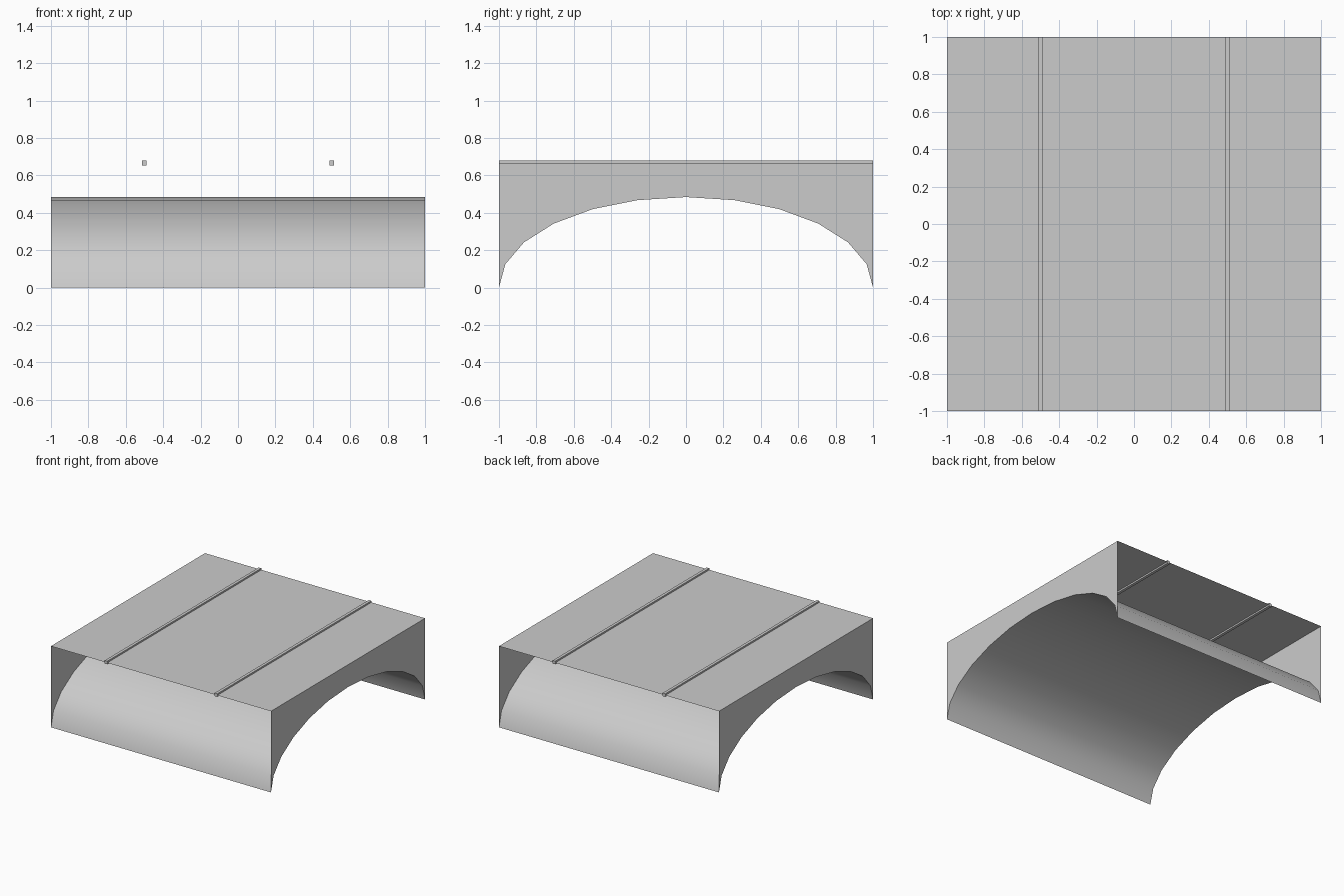
import bpy
import math

cube = bpy.data.objects.get("Cube")
if cube:
    bpy.data.objects.remove(cube, do_unlink=True)

DECK_Z = 0.667
ARCH_RISE = 0.484
SEGMENTS = 12

concrete = bpy.data.materials.new("concrete_grey")
concrete.use_nodes = True
colour = (0.6, 0.6, 0.6, 1)
concrete.diffuse_color = colour
concrete.node_tree.nodes["Principled BSDF"].inputs["Base Color"].default_value = colour


def add_mesh(name, verts, faces):
    mesh = bpy.data.meshes.new(name)
    mesh.from_pydata(verts, [], faces)
    mesh.materials.append(concrete)
    obj = bpy.data.objects.new(name, mesh)
    bpy.context.collection.objects.link(obj)
    return obj


# Half-ellipse profile from the front foot to the back foot
profile = []
for i in range(SEGMENTS + 1):
    angle = math.pi * i / SEGMENTS
    profile.append((-math.cos(angle), ARCH_RISE * math.sin(angle)))

# Curved vault, a thin sheet facing down
vault_verts = [(x, y, z) for y, z in profile for x in (-1, 1)]
vault_faces = [(2 * i, 2 * i + 2, 2 * i + 3, 2 * i + 1) for i in range(SEGMENTS)]
vault = add_mesh("arch_vault", vault_verts, vault_faces)
vault.data.shade_smooth()

# Flat deck sheet, open to the vault at both ends
add_mesh("deck",
         [(-1, -1, DECK_Z), (1, -1, DECK_Z), (1, 1, DECK_Z), (-1, 1, DECK_Z)],
         [(0, 1, 2, 3)])

# Side walls fill the space between arch and deck
outline = profile + [(1, DECK_Z), (-1, DECK_Z)]
for name, x in (("left_wall", 1), ("right_wall", -1)):
    order = list(range(len(outline)))
    if x < 0:
        order.reverse()
    add_mesh(name, [(x, y, z) for y, z in outline], [order])

# Two slim rails half sunk into the deck
for name, x in (("left_rail", 0.5), ("right_rail", -0.5)):
    bpy.ops.mesh.primitive_cube_add(size=1, location=(x, 0, DECK_Z))
    rail = bpy.context.object
    rail.name = name
    rail.scale = (0.024, 2, 0.026)
    bpy.ops.object.transform_apply(location=False, rotation=False, scale=True)
    rail.data.materials.append(concrete)
